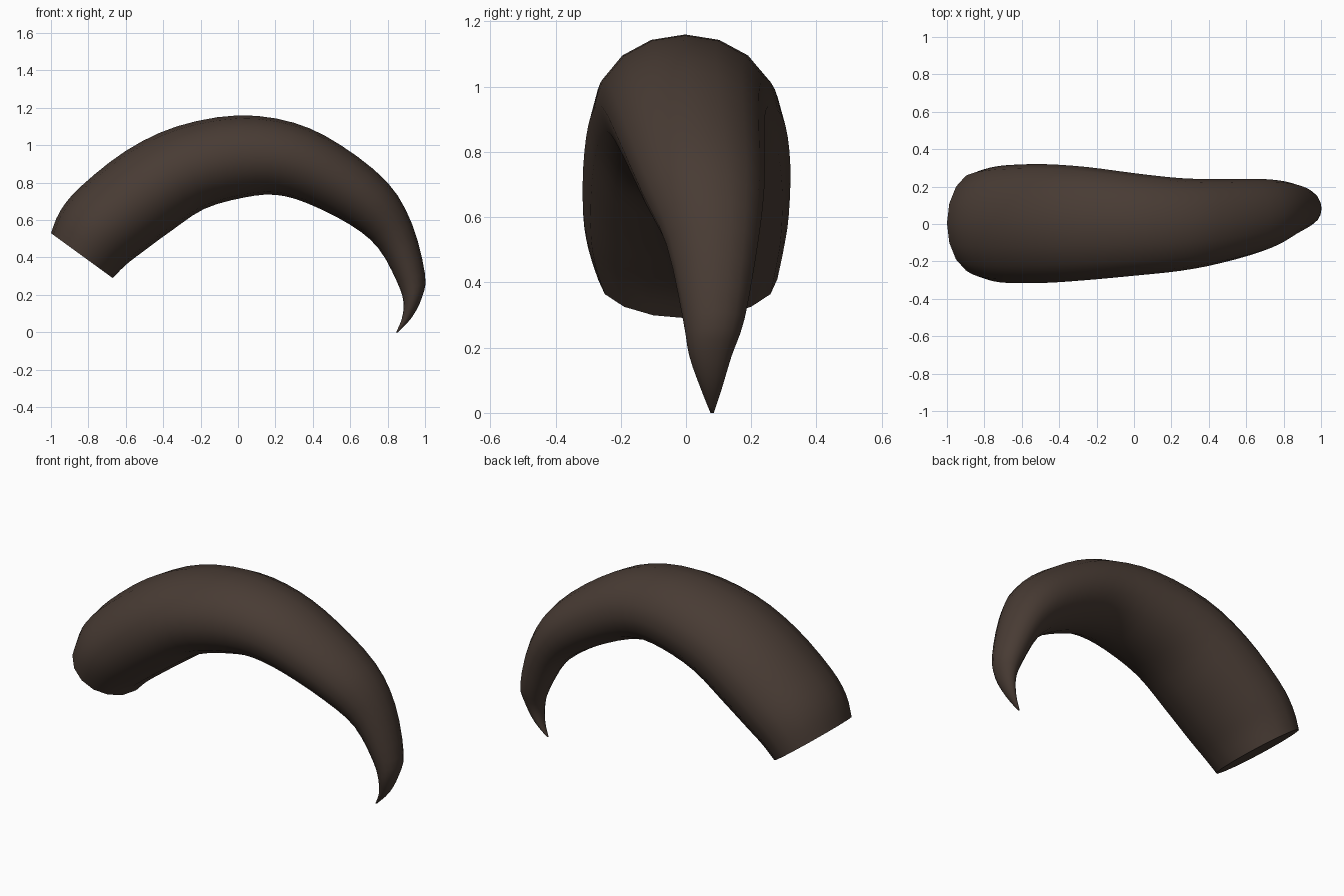
import bpy
import bmesh
import math
from mathutils import Vector

default_cube = bpy.data.objects.get("Cube")
if default_cube:
    bpy.data.objects.remove(default_cube, do_unlink=True)

SIDES = 16
STEPS = 3

# Horn stations: outer x, outer z, inner x, inner z, front y, back y
stations = [
    (-1, .53, -.67, .29, -.27, .28),
    (-.95, .65, -.6, .36, -.3, .3),
    (-.84, .78, -.51, .43, -.315, .315),
    (-.6, .97, -.36, .54, -.315, .32),
    (-.33, 1.1, -.18, .66, -.3, .305),
    (0, 1.16, .03, .72, -.275, .27),
    (.3, 1.12, .2, .735, -.25, .245),
    (.55, 1, .37, .69, -.21, .24),
    (.8, .8, .6, .575, -.14, .24),
    (.93, .58, .75, .45, -.06, .22),
    (1, .31, .85, .27, -.01, .18),
    (.985, .19, .885, .16, .01, .14),
    (.93, .08, .875, .07, .045, .11),
    (.855, 0, .845, 0, .075, .085),
]


def smooth_between(a, b, c, d, t):
    """Catmull-Rom blend from b to c."""
    return b + .5 * t * (c - a + t * (2 * a - 5 * b + 4 * c - d
                                      + t * (3 * (b - c) + d - a)))


def refine(rows, steps):
    """Add smoothly blended stations between the given ones."""
    result = []
    last = len(rows) - 1
    for i in range(last):
        around = (rows[max(i - 1, 0)], rows[i], rows[i + 1], rows[min(i + 2, last)])
        for step in range(steps):
            result.append([smooth_between(*values, step / steps)
                           for values in zip(*around)])
    result.append(rows[last])
    return result


def section_ring(bm, station):
    """Oval cross-section spanning the outer and inner curves."""
    outer_x, outer_z, inner_x, inner_z, front, back = station
    outer = Vector((outer_x, 0, outer_z))
    inner = Vector((inner_x, 0, inner_z))
    centre = (outer + inner) / 2 + Vector((0, (front + back) / 2, 0))
    radial = (outer - inner) / 2
    across = Vector((0, (back - front) / 2, 0))
    ring = []
    for k in range(SIDES):
        angle = math.tau * k / SIDES
        ring.append(bm.verts.new(centre + radial * math.cos(angle)
                                 + across * math.sin(angle)))
    return ring


# Dark brown horn material
material = bpy.data.materials.new("dark_brown_horn")
material.use_nodes = True
colour = (.065, .044, .034, 1)
material.diffuse_color = colour
material.node_tree.nodes["Principled BSDF"].inputs["Base Color"].default_value = colour

# Lofted horn with closed base and tip
bm = bmesh.new()
rings = [section_ring(bm, station) for station in refine(stations, STEPS)]
for first, second in zip(rings, rings[1:]):
    for k in range(SIDES):
        n = (k + 1) % SIDES
        bm.faces.new((first[k], first[n], second[n], second[k]))
bm.faces.new(rings[0])
bm.faces.new(rings[-1])
bmesh.ops.recalc_face_normals(bm, faces=bm.faces)

mesh = bpy.data.meshes.new("curved_horn")
bm.to_mesh(mesh)
bm.free()
mesh.materials.append(material)
horn = bpy.data.objects.new("curved_horn", mesh)
bpy.context.collection.objects.link(horn)

# Smooth skin, crisp base edge
bpy.ops.object.select_all(action="DESELECT")
horn.select_set(True)
bpy.context.view_layer.objects.active = horn
bpy.ops.object.shade_smooth_by_angle(angle=math.radians(50))
